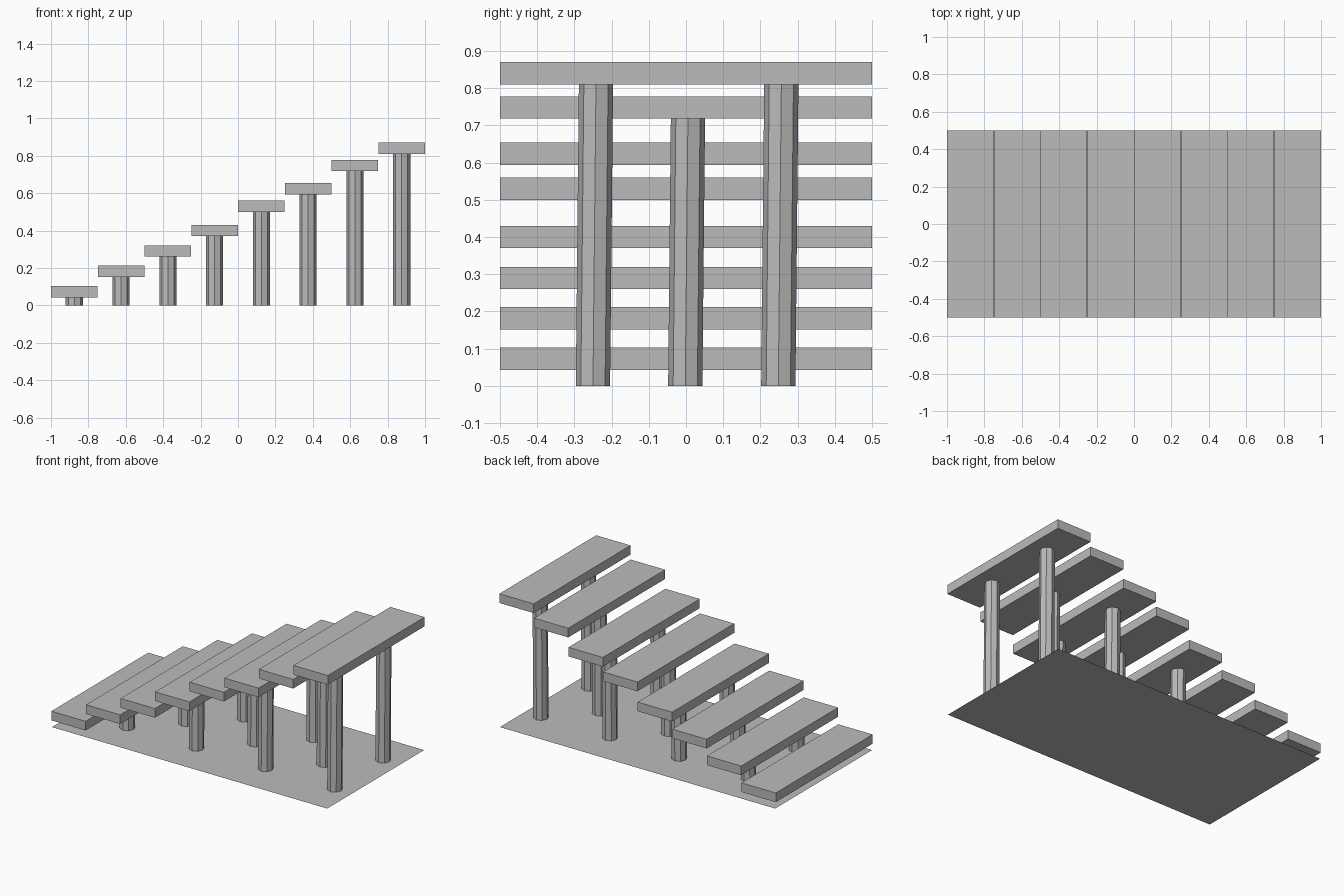
import bpy, bmesh, math
from mathutils import Vector

cube = bpy.data.objects.get("Cube")
if cube:
    bpy.data.objects.remove(cube, do_unlink=True)

# One plain grey for everything
grey = bpy.data.materials.new("stone_grey")
grey.use_nodes = True
colour = (0.5, 0.5, 0.5, 1)
grey.diffuse_color = colour
grey.node_tree.nodes["Principled BSDF"].inputs["Base Color"].default_value = colour


def finish(name, bm):
    mesh = bpy.data.meshes.new(name)
    bm.to_mesh(mesh)
    bm.free()
    mesh.materials.append(grey)
    obj = bpy.data.objects.new(name, mesh)
    bpy.context.collection.objects.link(obj)


def slab(name, centre, size):
    bm = bmesh.new()
    bmesh.ops.create_cube(bm, size=1)
    bmesh.ops.scale(bm, vec=size, verts=bm.verts)
    bmesh.ops.translate(bm, vec=centre, verts=bm.verts)
    finish(name, bm)


def post(name, x, y, height, lean=0.008):
    # Eight-sided post, leaning slightly towards the back
    bm = bmesh.new()
    bmesh.ops.create_cone(bm, cap_ends=True, segments=8, radius1=0.046,
                          radius2=0.046, depth=height)
    for v in bm.verts:
        top = v.co.z > 0
        v.co += Vector((x, y + lean * height / 0.8 * top, height / 2))
    finish(name, bm)


# Ground sheet
bm = bmesh.new()
bmesh.ops.create_grid(bm, x_segments=1, y_segments=1, size=1)
bmesh.ops.scale(bm, vec=(0.995, 0.5, 1), verts=bm.verts)
finish("ground_sheet", bm)

# Treads rise towards +x, alternately on one post or two
tops = [0.103, 0.212, 0.32, 0.43, 0.56, 0.654, 0.778, 0.87]
thickness, width = 0.06, 0.25
for i, top in enumerate(tops):
    x = -1 + width * (i + 0.5)
    slab(f"tread_{i + 1}", (x, 0, top - thickness / 2), (width - 0.002, 1, thickness))
    for side in ((-0.25, 0.248) if i % 2 else (-0.002,)):
        post(f"post_{i + 1}_{'middle' if not i % 2 else 'front' if side < 0 else 'back'}",
             x, side, top - thickness)
